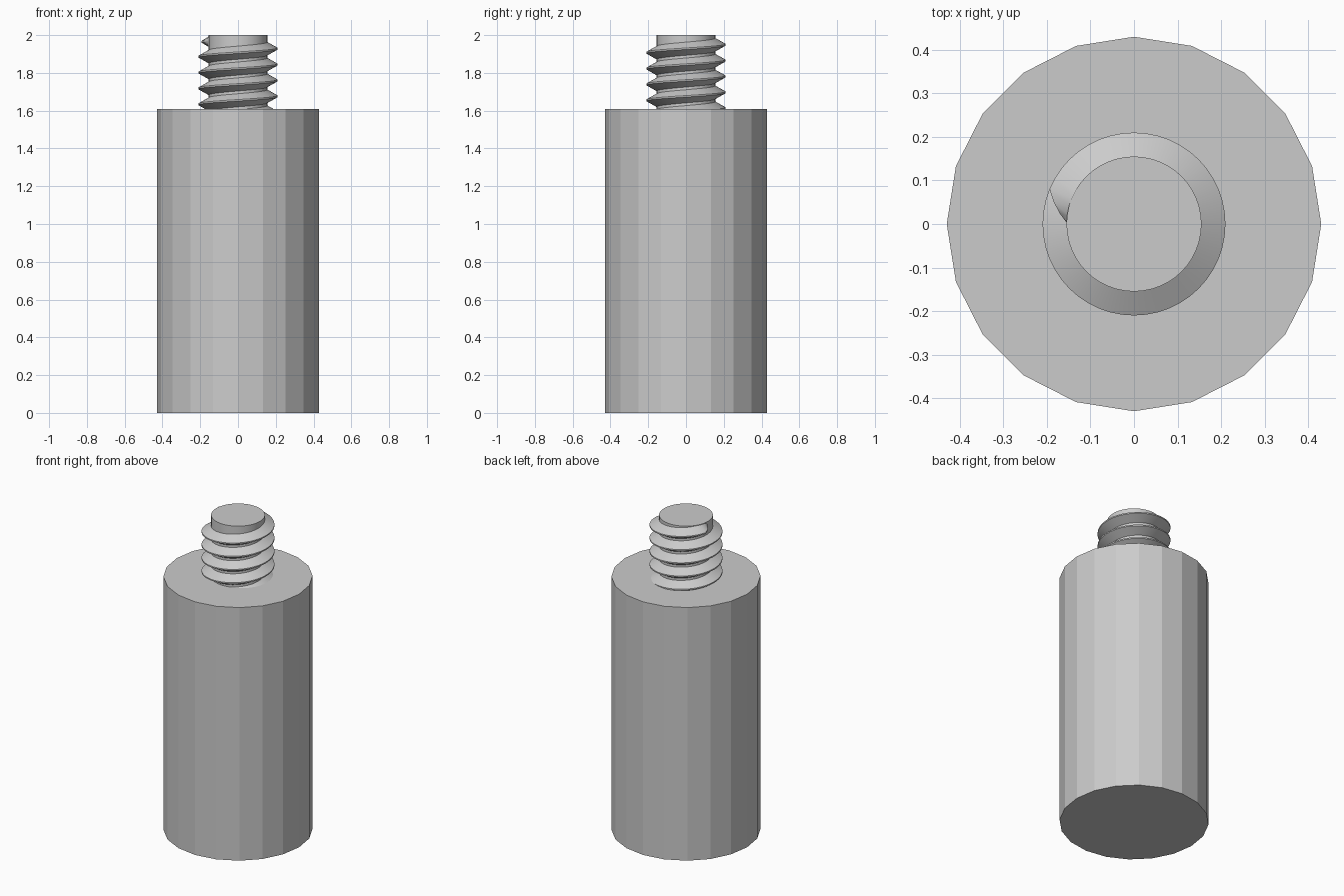
import bpy, bmesh
from math import cos, sin, pi, radians

cube = bpy.data.objects.get("Cube")
if cube:
    bpy.data.objects.remove(cube, do_unlink=True)

BODY_R, BODY_TOP, TOP = 0.43, 1.61, 2.0
CORE_R, CREST_R = 0.155, 0.21
PITCH, TURNS, STEPS = 0.084, 5, 48

grey = bpy.data.materials.new("plain grey")
grey.use_nodes = True
grey.diffuse_color = (0.6, 0.6, 0.6, 1)
grey.node_tree.nodes["Principled BSDF"].inputs["Base Color"].default_value = (0.6, 0.6, 0.6, 1)


def add_object(name, bm):
    bmesh.ops.recalc_face_normals(bm, faces=bm.faces)
    mesh = bpy.data.meshes.new(name)
    bm.to_mesh(mesh)
    bm.free()
    mesh.materials.append(grey)
    obj = bpy.data.objects.new(name, mesh)
    bpy.context.collection.objects.link(obj)
    return obj


def cylinder(name, radius, bottom, top, sides):
    bm = bmesh.new()
    bottom_ring = [bm.verts.new((radius * cos(2 * pi * i / sides),
                                 radius * sin(2 * pi * i / sides), bottom))
                   for i in range(sides)]
    base = bm.faces.new(bottom_ring)
    moved = bmesh.ops.extrude_face_region(bm, geom=[base], use_keep_orig=True)["geom"]
    for v in moved:
        if isinstance(v, bmesh.types.BMVert):
            v.co.z = top
    return add_object(name, bm)


def smooth(obj, angle):
    bpy.ops.object.select_all(action="DESELECT")
    obj.select_set(True)
    bpy.context.view_layer.objects.active = obj
    bpy.ops.object.shade_smooth_by_angle(angle=radians(angle))


# Faceted body and round stud core
cylinder("body", BODY_R, 0, BODY_TOP, 20)
core = cylinder("stud_core", CORE_R, BODY_TOP - 0.1, TOP, STEPS)
smooth(core, 30)

# Right-handed V thread, its lowest turn sunk in the body, tapered at both ends
bm = bmesh.new()
start_z = 1.97 - TURNS * PITCH
total = TURNS * STEPS
root_r = CORE_R - 0.004
sections = []
for i in range(total + 1):
    angle = pi + 2 * pi * i / STEPS
    z = start_z + PITCH * i / STEPS
    taper = min(1, i / 3, (total - i) / 3)
    crest = root_r + (CREST_R - root_r) * max(taper, 0.02)
    profile = ((root_r, -0.037), (crest, -0.004), (crest, 0.004), (root_r, 0.037))
    sections.append([bm.verts.new((r * cos(angle), r * sin(angle), min(z + dz, TOP - 0.001)))
                     for r, dz in profile])
for a, b in zip(sections, sections[1:]):
    for k in range(4):
        n = (k + 1) % 4
        bm.faces.new((a[k], a[n], b[n], b[k]))
bm.faces.new(sections[0])
bm.faces.new(sections[-1])
thread = add_object("stud_thread", bm)
smooth(thread, 30)
